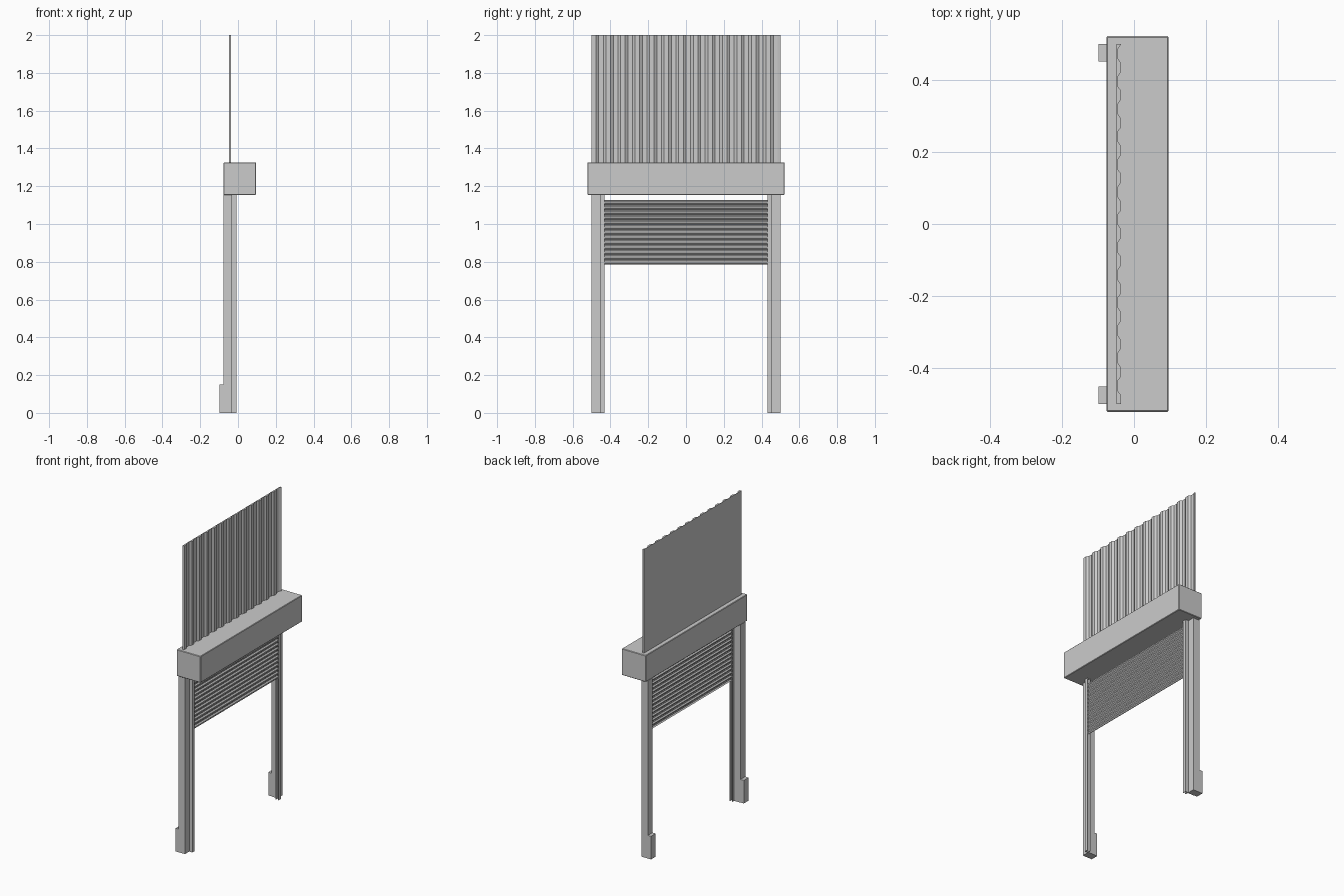
import bpy, bmesh
from mathutils import Vector

if "Cube" in bpy.data.objects:
    bpy.data.objects.remove(bpy.data.objects["Cube"])


def finish(name, bm):
    bmesh.ops.recalc_face_normals(bm, faces=bm.faces)
    me = bpy.data.meshes.new(name)
    bm.to_mesh(me)
    bm.free()
    ob = bpy.data.objects.new(name, me)
    bpy.context.collection.objects.link(ob)
    return ob


def prism(name, pts, direction):
    """Extrude a closed outline of 3D points along a direction."""
    bm = bmesh.new()
    face = bm.faces.new([bm.verts.new(p) for p in pts])
    ext = bmesh.ops.extrude_face_region(bm, geom=[face])
    moved = [g for g in ext["geom"] if isinstance(g, bmesh.types.BMVert)]
    bmesh.ops.translate(bm, verts=moved, vec=Vector(direction))
    return finish(name, bm)


def box(name, x0, x1, y0, y1, z0, z1):
    pts = [(x0, y0, z0), (x1, y0, z0), (x1, y1, z0), (x0, y1, z0)]
    return prism(name, pts, (0, 0, z1 - z0))


def mirror_y(ob):
    m = ob.modifiers.new("mirror", "MIRROR")
    m.use_axis = (False, True, False)
    m.use_mirror_merge = False
    m.mirror_object = None


# Shutter housing
housing = box("shutter_housing", -0.076, 0.096, -0.522, 0.522, 1.154, 1.326)
bev = housing.modifiers.new("bevel", "BEVEL")
bev.width, bev.segments = 0.003, 1

# Upper corrugated sheet: flat back, trapezoid ribs on the +x side
BACK, VALLEY, RIB = -0.048, -0.0465, -0.036
pitch = 1 / 13
outline = [(BACK, -0.5), (RIB, -0.5), (RIB, -0.476), (VALLEY, -0.462)]
for k in range(1, 13):
    c = -0.488 + k * pitch
    outline += [(VALLEY, c - 0.027), (RIB, c - 0.012),
                (RIB, c + 0.012), (VALLEY, c + 0.027)]
outline += [(VALLEY, 0.484), (RIB, 0.5), (BACK, 0.5)]
prism("upper_sheet", [(x, y, 1.31) for x, y in outline], (0, 0, 0.69))

# Lower roller curtain: horizontal slats running between the guides
Z0, Z1, slats = 0.785, 1.128, 13
step = (Z1 - Z0) / slats
front = []
for k in range(slats):
    z = Z0 + k * step
    front += [(-0.022, z), (-0.015, z + 0.25 * step),
              (-0.015, z + 0.55 * step), (-0.022, z + 0.8 * step)]
front.append((-0.022, Z1))
back = [(x - 0.003, z) for x, z in reversed(front)]
prism("roller_curtain", [(x, -0.437, z) for x, z in front + back], (0, 0.874, 0))

# Side posts, slotted guide channels and feet, mirrored to both sides
mirror_y(box("side_post", -0.076, -0.031, 0.45, 0.5, 0, 1.155))
channel = [(-0.031, 0.431), (-0.027, 0.431), (-0.027, 0.45), (-0.013, 0.45),
           (-0.013, 0.431), (-0.009, 0.431), (-0.009, 0.456), (-0.031, 0.456)]
mirror_y(prism("guide_channel", [(x, y, 0) for x, y in channel], (0, 0, 1.155)))
mirror_y(box("post_foot", -0.099, -0.076, 0.452, 0.5, 0, 0.15))
